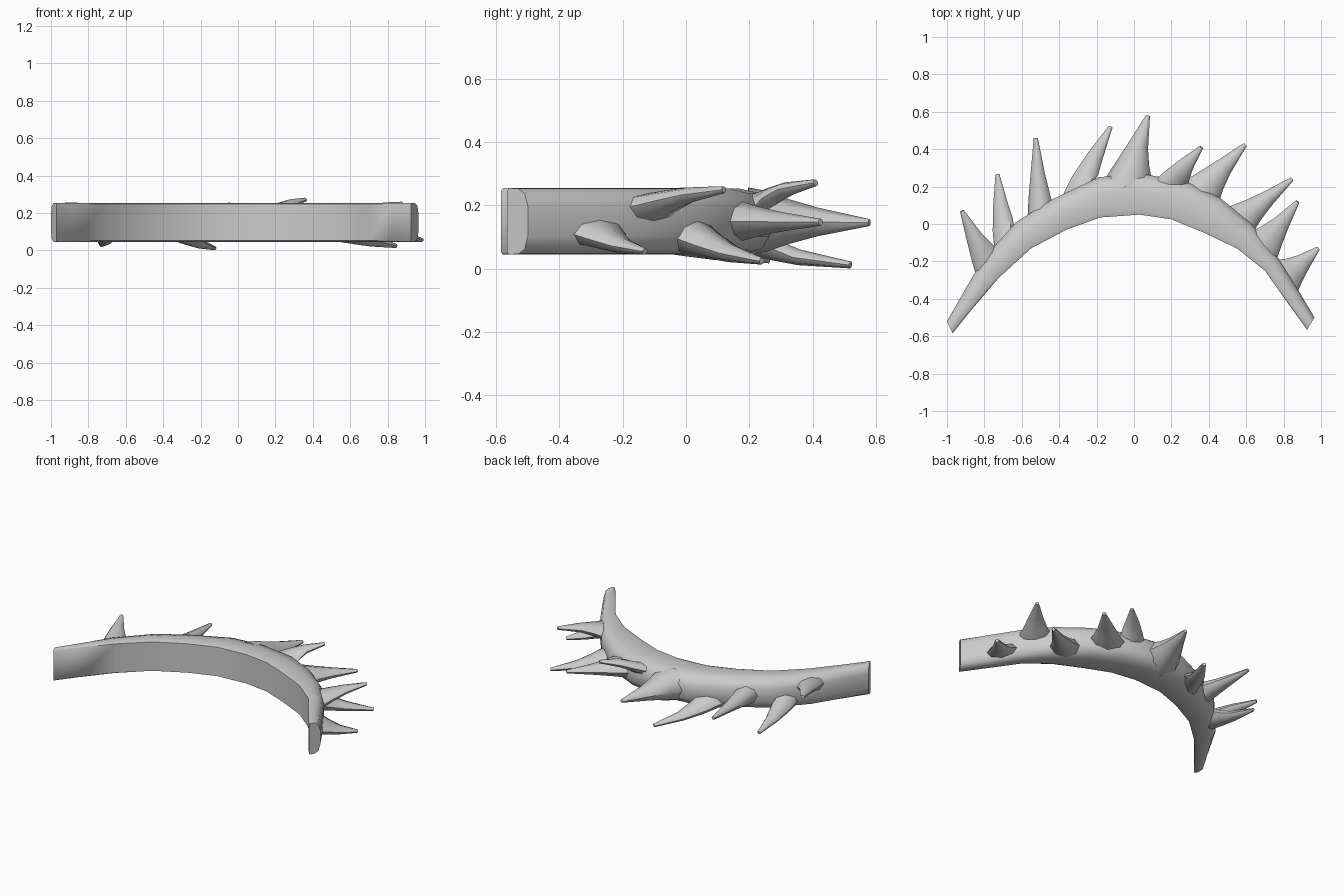
import bpy, bmesh, math
from mathutils import Vector

if "Cube" in bpy.data.objects:
    bpy.data.objects.remove(bpy.data.objects["Cube"])

ZC, HALF = 0.15, 0.105  # mid height and half height of the band


def loft(name, rings):
    """Skin a list of equal-length point rings and close both ends."""
    bm = bmesh.new()
    rows = [[bm.verts.new(p) for p in ring] for ring in rings]
    n = len(rows[0])
    for a, b in zip(rows, rows[1:]):
        for i in range(n):
            j = (i + 1) % n
            bm.faces.new((a[i], a[j], b[j], b[i]))
    bm.faces.new(rows[0][::-1])
    bm.faces.new(rows[-1])
    bmesh.ops.recalc_face_normals(bm, faces=bm.faces)
    me = bpy.data.meshes.new(name)
    bm.to_mesh(me)
    bm.free()
    ob = bpy.data.objects.new(name, me)
    bpy.context.collection.objects.link(ob)
    bpy.ops.object.select_all(action='DESELECT')
    ob.select_set(True)
    bpy.context.view_layer.objects.active = ob
    bpy.ops.object.shade_smooth_by_angle(angle=math.radians(50))
    return ob


# Curved band: matching inner (front) and outer (back) edge points
inner = [(-.97, -.585), (-.87, -.46), (-.72, -.285), (-.55, -.13), (-.36, -.03),
         (-.18, .035), (.03, .05), (.2, .025), (.37, -.045), (.55, -.13),
         (.70, -.25), (.82, -.42), (.925, -.565)]
outer = [(-1, -.52), (-.92, -.38), (-.81, -.19), (-.63, .01), (-.44, .13),
         (-.19, .25), (.03, .27), (.27, .23), (.46, .14), (.63, .0),
         (.77, -.18), (.87, -.34), (.965, -.50)]
half_section = [(0, .93), (.1, 1), (.55, .98), (.85, .84), (1, .45)]
section = half_section + [(u, -h) for u, h in reversed(half_section)]
rings = []
for a, b in zip(inner, outer):
    a, b = Vector(a), Vector(b)
    rings.append([(*a.lerp(b, u), ZC + HALF * h) for u, h in section])
loft("curved_band", rings)


def spike(name, left, right, base_z, base_half, tip, bend=0.0):
    """Flared thorn from the back edge (left to right) out to a blunt tip."""
    a, b, tip = Vector((*left, base_z)), Vector((*right, base_z)), Vector(tip)
    base, half = (a + b) / 2, (b - a) / 2
    axis = tip - base
    across = Vector((axis.y, -axis.x, 0)).normalized()
    up = across.cross(axis).normalized()
    side = half.normalized()
    out = []
    # (distance along axis, size)
    for t, s in ((-.18, 1.12), (0, 1), (.2, .72), (.5, .4), (1, 0)):
        k = min(1, max(0, t * 2))
        w = side.lerp(across, k).normalized() * (half.length * s + .011)
        h = Vector((0, 0, 1)).lerp(up, k).normalized() * (base_half * s + .011)
        c = base + axis * t + Vector((0, 0, bend * math.sin(math.pi * max(0, t))))
        out.append([c + w * math.cos(i * math.pi / 4) + h * math.sin(i * math.pi / 4)
                    for i in range(8)])
    loft(name, out)


# Thorns along the outside: left base, right base, base height, half height, tip
spikes = [
    ((-.84, -.26), (-.75, -.13), .19, .04, (-.92, .07, .247), .01),
    ((-.74, -.13), (-.65, -.01), .10, .04, (-.73, .265, .028), -.01),
    ((-.56, .04), (-.45, .12), .15, .05, (-.525, .46, .146), 0),
    ((-.37, .16), (-.22, .23), .09, .035, (-.125, .52, .012), -.015),
    ((-.14, .25), (.08, .26), .15, .085, (.075, .58, .146), 0),
    ((.12, .23), (.28, .22), .20, .03, (.36, .41, .272), .015),
    ((.27, .22), (.45, .14), .15, .05, (.595, .425, .147), 0),
    ((.53, .09), (.64, -.02), .095, .045, (.845, .24, .024), -.01),
    ((.65, -.04), (.76, -.17), .195, .035, (.875, .12, .25), .01),
    ((.78, -.20), (.87, -.35), .11, .035, (.985, -.13, .055), -.01),
]
for i, s in enumerate(spikes):
    spike(f"spike_{i + 1}", *s)
